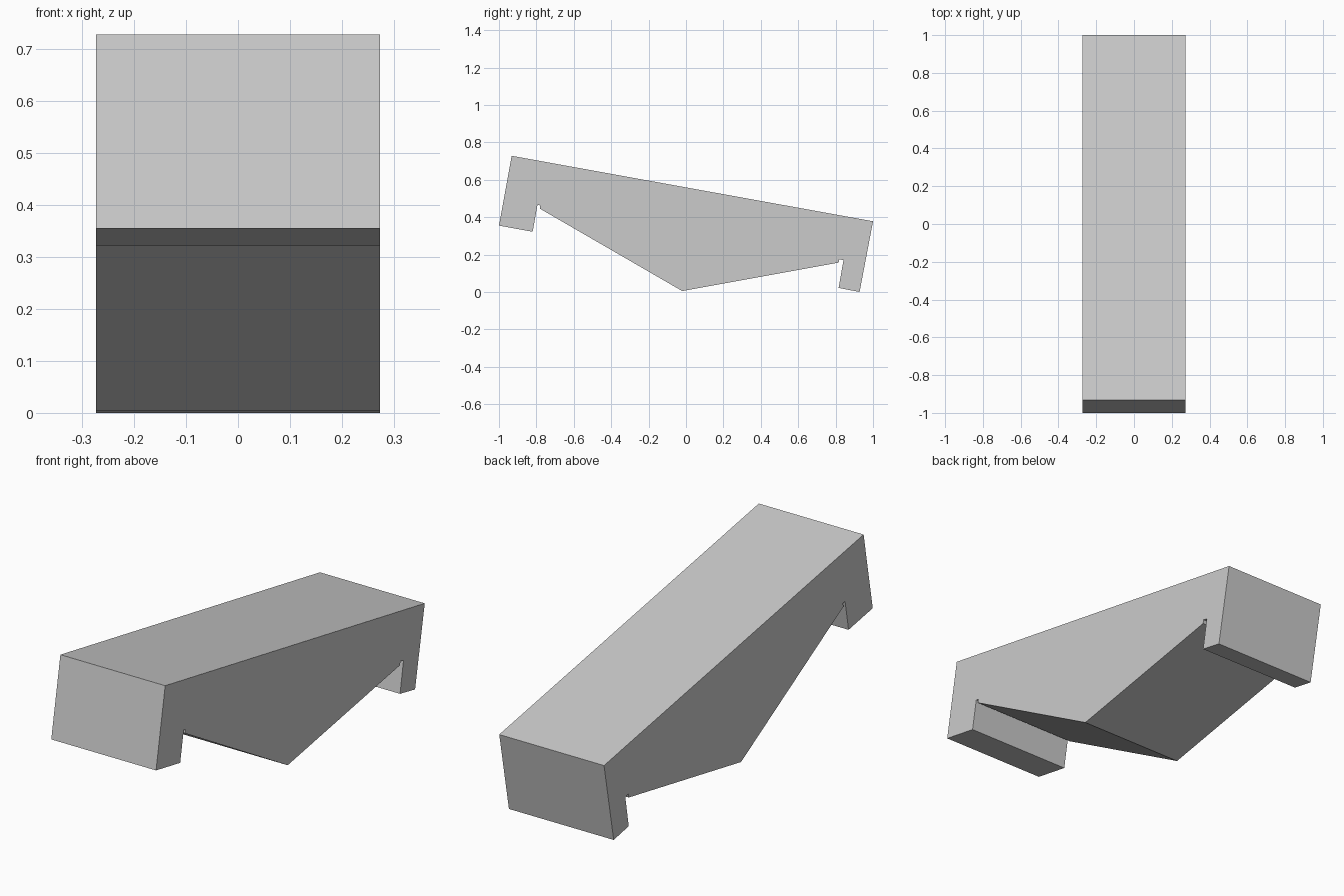
import bpy
import bmesh

cube = bpy.data.objects.get("Cube")
if cube:
    bpy.data.objects.remove(cube, do_unlink=True)

# Plain grey material
grey = bpy.data.materials.new("light_grey")
grey.use_nodes = True
colour = (0.6, 0.6, 0.6, 1)
grey.diffuse_color = colour
grey.node_tree.nodes["Principled BSDF"].inputs["Base Color"].default_value = colour

# Side profile (y, z): front lip, notch, wedge belly, notch, rear lip, sloping top
HALF_WIDTH = 0.273
profile = [
    (-1, 0.355), (-0.82, 0.322),
    (-0.794, 0.466), (-0.779, 0.463), (-0.782, 0.446),
    (-0.02, 0.005),
    (0.816, 0.157), (0.819, 0.175), (0.842, 0.17),
    (0.816, 0.022), (0.928, 0),
    (1, 0.378), (-0.932, 0.728),
]

# Extrude the profile across the width
bm = bmesh.new()
side = bm.faces.new([bm.verts.new((-HALF_WIDTH, y, z)) for y, z in profile])
extruded = bmesh.ops.extrude_face_region(bm, geom=[side])
moved = [v for v in extruded["geom"] if isinstance(v, bmesh.types.BMVert)]
bmesh.ops.translate(bm, verts=moved, vec=(2 * HALF_WIDTH, 0, 0))
bmesh.ops.recalc_face_normals(bm, faces=bm.faces)

mesh = bpy.data.meshes.new("wedge_block")
bm.to_mesh(mesh)
bm.free()
mesh.materials.append(grey)
block = bpy.data.objects.new("wedge_block", mesh)
bpy.context.collection.objects.link(block)
